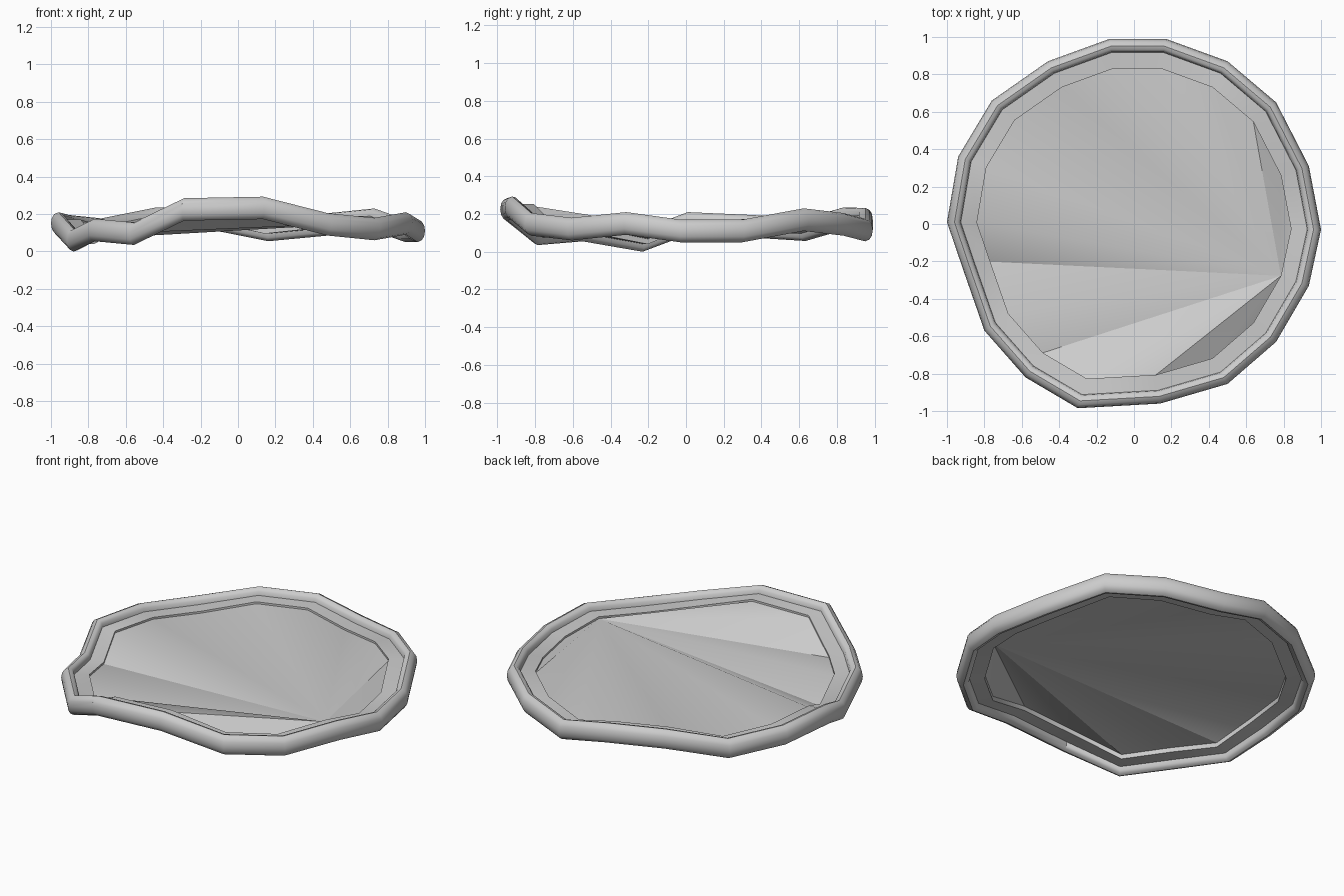
import bpy, bmesh

if "Cube" in bpy.data.objects:
    bpy.data.objects.remove(bpy.data.objects["Cube"])

# Rim path: x, y, mid height of each of the 18 corners
PATH = [(0.17, 0.99, .115), (0.50, 0.87, .145), (0.76, 0.65, .17), (0.935, 0.31, .11),
        (1.0, -0.03, .11), (0.935, -0.33, .15), (0.76, -0.63, .12), (0.50, -0.855, .145),
        (0.14, -0.96, .233), (-0.30, -0.985, .225), (-0.58, -0.82, .095), (-0.80, -0.57, .115),
        (-0.915, -0.24, .06), (-1.0, 0.01, .15), (-0.94, 0.36, .135), (-0.76, 0.66, .117),
        (-0.46, 0.87, .175), (-0.13, 0.99, .172)]

# Upper half of the cross-section (radial scale, height), mirrored for the lower half
UPPER = [(.84, 0), (.84, .02), (.926, .02), (.93, .042), (.942, .055),
         (.96, .06), (.982, .05), (.995, .03), (1.0, 0)]
SECTION = UPPER + [(s, -h) for s, h in UPPER[-2:0:-1]]


def make_object(name, bm):
    bmesh.ops.recalc_face_normals(bm, faces=bm.faces)
    mesh = bpy.data.meshes.new(name)
    bm.to_mesh(mesh)
    bm.free()
    obj = bpy.data.objects.new(name, mesh)
    bpy.context.collection.objects.link(obj)
    bpy.ops.object.select_all(action='DESELECT')
    bpy.context.view_layer.objects.active = obj
    obj.select_set(True)
    bpy.ops.object.shade_smooth_by_angle(angle=0.6)
    return obj


# Wavy rounded rim with an inner ledge
bm = bmesh.new()
rings = [[bm.verts.new((x * s, y * s, z + h)) for s, h in SECTION] for x, y, z in PATH]
n, m = len(rings), len(SECTION)
for i in range(n):
    a, b = rings[i], rings[(i + 1) % n]
    for j in range(m):
        k = (j + 1) % m
        bm.faces.new((a[j], b[j], b[k], a[k]))
make_object("rim", bm)

# Thin floor fanned out from one corner of the rim
bm = bmesh.new()
verts = [bm.verts.new((x * .84, y * .84, z + .008)) for x, y, z in PATH]
verts = verts[5:] + verts[:5]
for a, b in zip(verts[1:-1], verts[2:]):
    bm.faces.new((verts[0], b, a))
floor = make_object("floor", bm)
